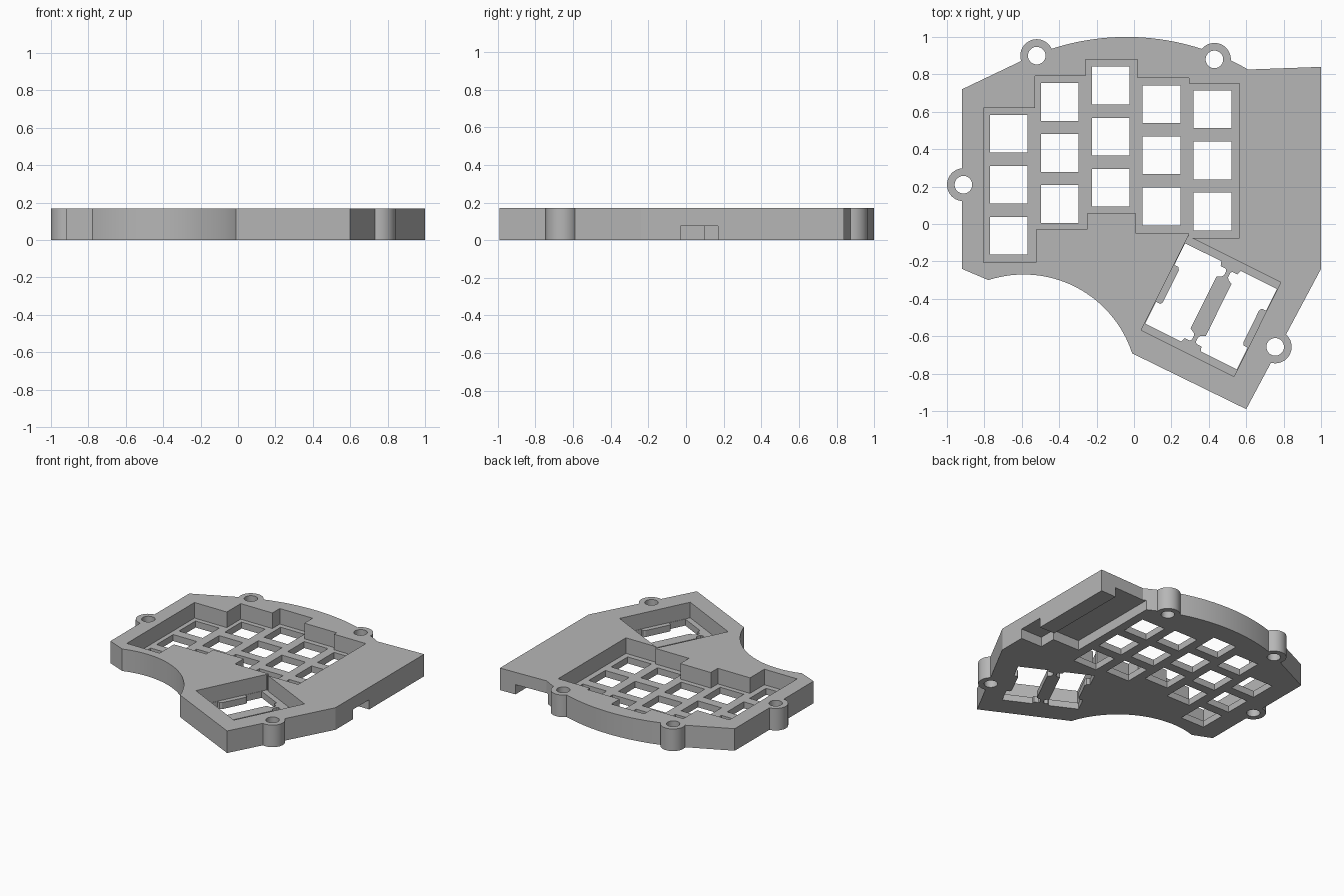
import bpy, bmesh, math
from mathutils import Vector

if "Cube" in bpy.data.objects:
    bpy.data.objects.remove(bpy.data.objects["Cube"], do_unlink=True)

HEIGHT, FLOOR, POCKET = 0.17, 0.05, 0.075

grey = bpy.data.materials.new("plain grey")
grey.use_nodes = True
grey.diffuse_color = (0.47, 0.47, 0.47, 1)
grey.node_tree.nodes["Principled BSDF"].inputs["Base Color"].default_value = (0.47, 0.47, 0.47, 1)


def prisms(name, outlines, z0, z1):
    """One object made of upright prisms, one per outline."""
    bm = bmesh.new()
    for pts in outlines:
        face = bm.faces.new([bm.verts.new((p[0], p[1], z0)) for p in pts])
        top = bmesh.ops.extrude_face_region(bm, geom=[face])["geom"]
        bmesh.ops.translate(bm, vec=(0, 0, z1 - z0),
                            verts=[v for v in top if isinstance(v, bmesh.types.BMVert)])
    bmesh.ops.recalc_face_normals(bm, faces=bm.faces)
    mesh = bpy.data.meshes.new(name)
    bm.to_mesh(mesh)
    bm.free()
    mesh.materials.append(grey)
    obj = bpy.data.objects.new(name, mesh)
    bpy.context.collection.objects.link(obj)
    return obj


def arc(cx, cy, r, a0, a1, n):
    steps = [math.radians(a0 + (a1 - a0) * i / n) for i in range(n + 1)]
    return [(cx + r * math.cos(a), cy + r * math.sin(a)) for a in steps]


def circle(c, r):
    return arc(c[0], c[1], r, 0, 352.5, 47)


def box(x0, x1, y0, y1):
    return [(x0, y0), (x1, y0), (x1, y1), (x0, y1)]


def combine(target, tool, operation):
    mod = target.modifiers.new(operation, "BOOLEAN")
    mod.operation, mod.object, mod.solver = operation, tool, "EXACT"
    bpy.context.view_layer.objects.active = target
    bpy.ops.object.modifier_apply(modifier=mod.name)
    bpy.data.objects.remove(tool, do_unlink=True)


# Body: bowed back edge, scooped front edge, slanted thumb corner
outline = [(-0.92, -0.24), (-0.92, 0.72)]
outline += arc(-0.04, -0.3, 1.3, 114.5, 60, 32)
outline += [(1, 0.84), (1, -0.24), (0.6, -0.99)]
outline += arc(-0.59, -0.88, 0.61, 18, 108, 32)
case = prisms("keyboard_case", [outline], 0, HEIGHT)

# Screw bosses
screws = [(-0.52, 0.9), (0.43, 0.88), (-0.912, 0.21), (0.755, -0.657)]
for spot in screws:
    combine(case, prisms("boss", [circle(spot, 0.088)], 0, HEIGHT), "UNION")
combine(case, prisms("screw_holes", [circle(s, 0.047) for s in screws], -0.1, 0.3), "DIFFERENCE")

# Stepped recess above the finger keys
key_well = [(-0.805, -0.205), (-0.805, 0.62), (-0.53, 0.62), (-0.53, 0.79), (-0.26, 0.79),
            (-0.26, 0.88), (0.02, 0.88), (0.02, 0.78), (0.295, 0.78), (0.295, 0.75),
            (0.565, 0.75), (0.565, -0.075), (0.295, -0.075), (0.295, -0.05), (0.01, -0.05),
            (0.01, 0.055), (-0.25, 0.055), (-0.25, -0.03), (-0.525, -0.03), (-0.525, -0.205)]
combine(case, prisms("key_well", [key_well], FLOOR, 0.3), "DIFFERENCE")

# Square switch holes, five staggered columns of three
columns = [(-0.67, 0.21), (-0.397, 0.38), (-0.124, 0.467), (0.147, 0.367), (0.42, 0.34)]
holes = [box(x - 0.101, x + 0.101, y + row * 0.273 - 0.101, y + row * 0.273 + 0.101)
         for x, y in columns for row in (-1, 0, 1)]
combine(case, prisms("switch_holes", holes, -0.1, 0.3), "DIFFERENCE")

# Tilted thumb recess
CENTRE = Vector((0.412, -0.44))
U, V = Vector((0.895, -0.446)), Vector((0.446, 0.895))


def tilted(points):
    return [CENTRE + U * u + V * v for u, v in points]


combine(case, prisms("thumb_well", [tilted(box(-0.277, 0.277, -0.281, 0.281))],
                     FLOOR, 0.3), "DIFFERENCE")

# Two mirrored thumb openings with side tabs and rounded notches
half = [(-0.24, 0), (-0.24, 0.095), (-0.249, 0.11), (-0.274, 0.11), (-0.274, 0.24),
        (-0.058, 0.24), (-0.05, 0.215), (-0.02, 0.215), (-0.012, 0.205),
        (-0.012, 0.18), (-0.02, 0.168), (-0.045, 0.155), (-0.045, 0)]
left = half[1:-1] + [(u, -v) for u, v in reversed(half[1:-1])]
right = [(-u, v) for u, v in left]
combine(case, prisms("thumb_holes", [tilted(left), tilted(right)], -0.1, 0.3), "DIFFERENCE")

# Underside electronics pocket, open at the back, with a side socket
for name, shape in (("controller_pocket", box(0.59, 0.87, 0.1, 0.95)),
                    ("socket_pocket", box(0.82, 1.1, -0.03, 0.17))):
    combine(case, prisms(name, [shape], -0.1, POCKET), "DIFFERENCE")

# Smooth the curved walls, keep the edges crisp
bpy.ops.object.select_all(action="DESELECT")
case.select_set(True)
bpy.context.view_layer.objects.active = case
bpy.ops.object.shade_smooth_by_angle(angle=math.radians(25))
